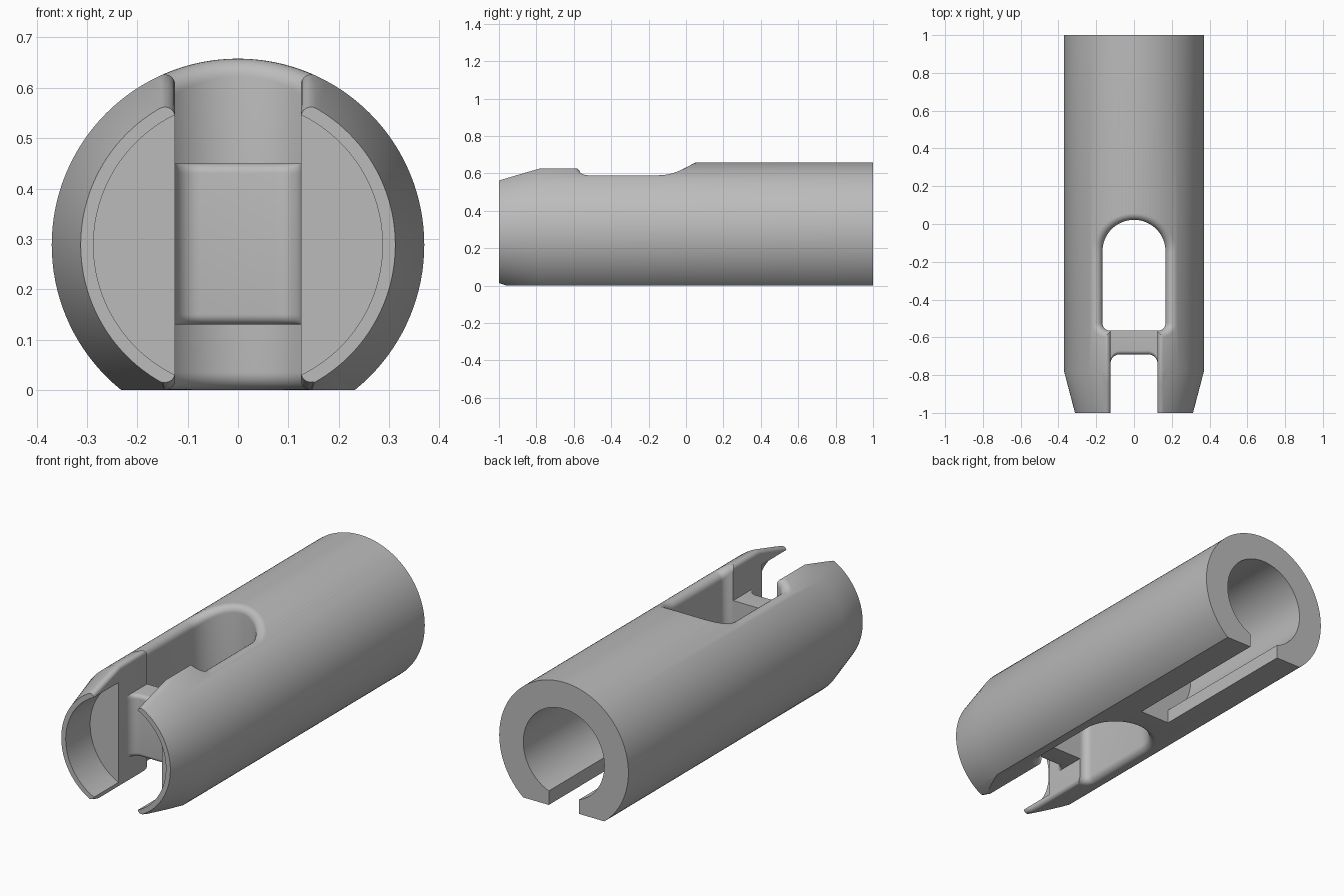
import bpy, bmesh
from math import sin, cos, pi, sqrt, radians
from mathutils import Vector

if "Cube" in bpy.data.objects:
    bpy.data.objects.remove(bpy.data.objects["Cube"])

AXIS, RADIUS, TIP = 0.288, 0.37, 0.3125
TAPER = -0.78

mat = bpy.data.materials.new("grey_metal")
mat.use_nodes = True
grey = (0.5, 0.5, 0.5, 1)
mat.diffuse_color = grey
mat.node_tree.nodes["Principled BSDF"].inputs["Base Color"].default_value = grey


def make_object(name, bm):
    bmesh.ops.recalc_face_normals(bm, faces=bm.faces)
    mesh = bpy.data.meshes.new(name)
    bm.to_mesh(mesh)
    bm.free()
    obj = bpy.data.objects.new(name, mesh)
    bpy.context.collection.objects.link(obj)
    mesh.materials.append(mat)
    return obj


def select(obj):
    bpy.ops.object.select_all(action='DESELECT')
    obj.select_set(True)
    bpy.context.view_layer.objects.active = obj


def loft(name, rings):
    """Closed solid through rings of equal point count."""
    bm = bmesh.new()
    loops = [[bm.verts.new(p) for p in ring] for ring in rings]
    n = len(loops[0])
    for a, b in zip(loops, loops[1:]):
        for i in range(n):
            j = (i + 1) % n
            bm.faces.new((a[i], a[j], b[j], b[i]))
    bm.faces.new(loops[0])
    bm.faces.new(loops[-1])
    return make_object(name, bm)


def lathe(name, profile, segments=128):
    """Spin (radius, y) points around the long axis."""
    rings = []
    for r, y in profile:
        rings.append([(r * cos(2 * pi * i / segments), y,
                       AXIS + r * sin(2 * pi * i / segments)) for i in range(segments)])
    return loft(name, rings)


def box(name, x, y0, y1, z0, z1):
    return loft(name, [[(-x, y0, z), (x, y0, z), (x, y1, z), (-x, y1, z)] for z in (z0, z1)])


def cut(obj, cutter):
    mod = obj.modifiers.new("cut", 'BOOLEAN')
    mod.operation, mod.solver, mod.object = 'DIFFERENCE', 'EXACT', cutter
    select(obj)
    bpy.ops.object.modifier_apply(modifier=mod.name)
    bpy.data.objects.remove(cutter)


def outer_radius(y):
    return RADIUS if y > TAPER else RADIUS + (RADIUS - TIP) * (y - TAPER) / (1 + TAPER)


def rounded_cutter(name, outline, fillet, steps=8):
    """Vertical cutter whose mouths flare into a fillet against the shell."""
    columns = []
    for p, n in outline:
        n = Vector((n[0], n[1], 0))
        c = Vector((p[0], p[1], 0)) + n * fillet
        reach = outer_radius(c.y) - fillet
        rise = sqrt(reach ** 2 - c.x ** 2)
        halves = []
        for side in (-1, 1):
            u = Vector((c.x, 0, side * rise)) / reach
            c.z = AXIS + side * rise
            if c.z < fillet:                      # flat underside
                c.z, u = fillet, Vector((0, 0, -1))
            angle = (-n).angle(u)
            arc = []
            for i in range(steps + 1):
                t = i / steps
                d = (-n * sin((1 - t) * angle) + u * sin(t * angle)) / sin(angle)
                arc.append(c + d * fillet)
            arc.append(arc[-1] + u * 0.02)
            arc.append(Vector((arc[-1].x, arc[-1].y, side)))
            halves.append(arc)
        columns.append(halves[0][::-1] + halves[1])
    return loft(name, list(zip(*columns)))


def arc_outline(cx, cy, r, a0, a1, steps):
    out = []
    for i in range(steps + 1):
        a = radians(a0 + (a1 - a0) * i / steps)
        n = (cos(a), sin(a))
        out.append(((cx + r * n[0], cy + r * n[1]), n))
    return out


# Tube with rear bore, tapered nose and shallow front recess
body = lathe("tube_body", [
    (0.001, 0.16), (0.232, 0.16), (0.232, 1), (RADIUS, 1), (RADIUS, TAPER),
    (TIP, -1), (0.287, -1), (0.287, -0.8), (0.001, -0.8)])

# Flat underside and rear bottom slot
cut(body, box("flat_cutter", 1, -2, 2, -1, 0))
cut(body, box("slot_cutter", 0.086, 0.16, 1.2, -0.5, AXIS))

# Round-ended window through the tube
window = (arc_outline(0, -0.145, 0.167, 0, 180, 32)
          + arc_outline(-0.127, -0.525, 0.04, 180, 270, 8)
          + arc_outline(0.127, -0.525, 0.04, 270, 360, 8))
cut(body, rounded_cutter("window_cutter", window, 0.035))

# Open channel from the nose to the window
stations = [-0.5, TAPER, -0.85, -0.9, -0.95, -1.05]
channel = [((-0.125, y), (-1, 0)) for y in stations]
channel += [((0.125, y), (1, 0)) for y in reversed(stations)]
cut(body, rounded_cutter("channel_cutter", channel, 0.02))

# Bridge across the channel, with coved ends and rounded front edges
BACK, FRONT, COVE, EDGE = -0.565, -0.69, 0.05, 0.02
half = [(0.13, FRONT - COVE)]
for i in range(9):
    a = pi / 2 * i / 8
    half.append((0.125 - COVE + COVE * cos(a), FRONT - COVE + COVE * sin(a)))
front = half + [(-x, y) for x, y in reversed(half)]
levels = []
for i in range(7):
    a = pi / 2 * i / 6
    levels.append((EDGE * (1 - cos(a)), EDGE * (1 - sin(a))))
rings = []
for z, inset in ([(0.13 + h, e) for h, e in levels]
                 + [(0.45 - h, e) for h, e in reversed(levels)]):
    rings.append([(x, y + inset, z) for x, y in front]
                 + [(-0.13, BACK, z), (0.13, BACK, z)])
bridge = loft("bridge", rings)

for part in (body, bridge):
    select(part)
    bpy.ops.object.shade_smooth_by_angle(angle=radians(30))
